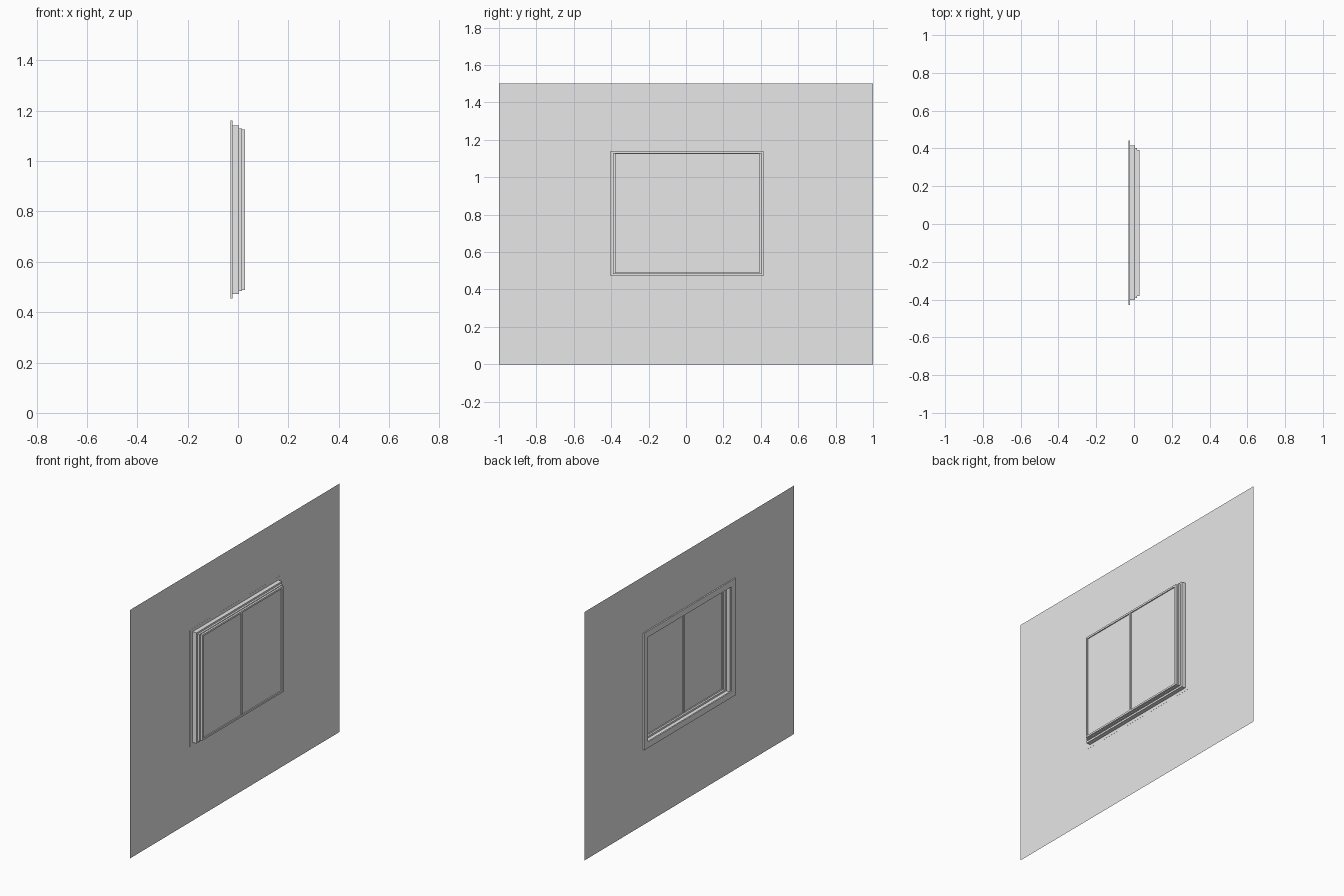
import bpy
import bmesh

cube = bpy.data.objects.get("Cube")
if cube:
    bpy.data.objects.remove(cube)

grey = bpy.data.materials.new("plain grey")
grey.use_nodes = True
grey.diffuse_color = (0.8, 0.8, 0.8, 1)
grey.node_tree.nodes["Principled BSDF"].inputs["Base Color"].default_value = (0.8, 0.8, 0.8, 1)

# Centre of the window in the wall
CY, CZ = 0.006, 0.807


def finish(name, bm):
    mesh = bpy.data.meshes.new(name)
    bm.to_mesh(mesh)
    bm.free()
    mesh.materials.append(grey)
    obj = bpy.data.objects.new(name, mesh)
    bpy.context.collection.objects.link(obj)
    return obj


def rectangle(cy, cz, hy, hz):
    return [(cy - hy, cz - hz), (cy + hy, cz - hz), (cy + hy, cz + hz), (cy - hy, cz + hz)]


def frame(name, x0, x1, outer, inner):
    """Rectangular ring facing +x; a flat sheet when x0 equals x1."""
    bm = bmesh.new()
    out = [bm.verts.new((x0, y, z)) for y, z in outer]
    inn = [bm.verts.new((x0, y, z)) for y, z in inner]
    faces = []
    for i in range(4):
        j = (i + 1) % 4
        faces.append(bm.faces.new((out[i], out[j], inn[j], inn[i])))
    if x1 > x0:
        new = bmesh.ops.extrude_face_region(bm, geom=faces, use_keep_orig=True)["geom"]
        verts = [v for v in new if isinstance(v, bmesh.types.BMVert)]
        bmesh.ops.translate(bm, verts=verts, vec=(x1 - x0, 0, 0))
        bmesh.ops.recalc_face_normals(bm, faces=bm.faces)
    return finish(name, bm)


def window_ring(name, x0, x1, hy, hz, width):
    return frame(name, x0, x1, rectangle(CY, CZ, hy, hz),
                 rectangle(CY, CZ, hy - width, hz - width))


# Thin wall sheet with the window opening
frame("wall", -0.022, -0.022, rectangle(0, 0.75, 1, 0.75), rectangle(CY, CZ, 0.4, 0.325))

# Trim around the opening, then frames stepping outward
window_ring("trim", -0.03, -0.0215, 0.435, 0.353, 0.037)
window_ring("outer_frame", -0.0215, 0.004, 0.409, 0.334, 0.013)
window_ring("middle_frame", 0.004, 0.016, 0.397, 0.323, 0.013)
window_ring("sash_frame", 0.015, 0.028, 0.386, 0.319, 0.011)

# Pane sheet
bm = bmesh.new()
bm.faces.new([bm.verts.new((0.022, y, z)) for y, z in rectangle(CY, CZ, 0.38, 0.312)])
finish("pane", bm)

# Central upright between the two panes
bm = bmesh.new()
bmesh.ops.create_cube(bm, size=1)
bmesh.ops.scale(bm, verts=bm.verts, vec=(0.012, 0.012, 0.618))
bmesh.ops.translate(bm, verts=bm.verts, vec=(0.021, -0.003, CZ))
finish("mullion", bm)
